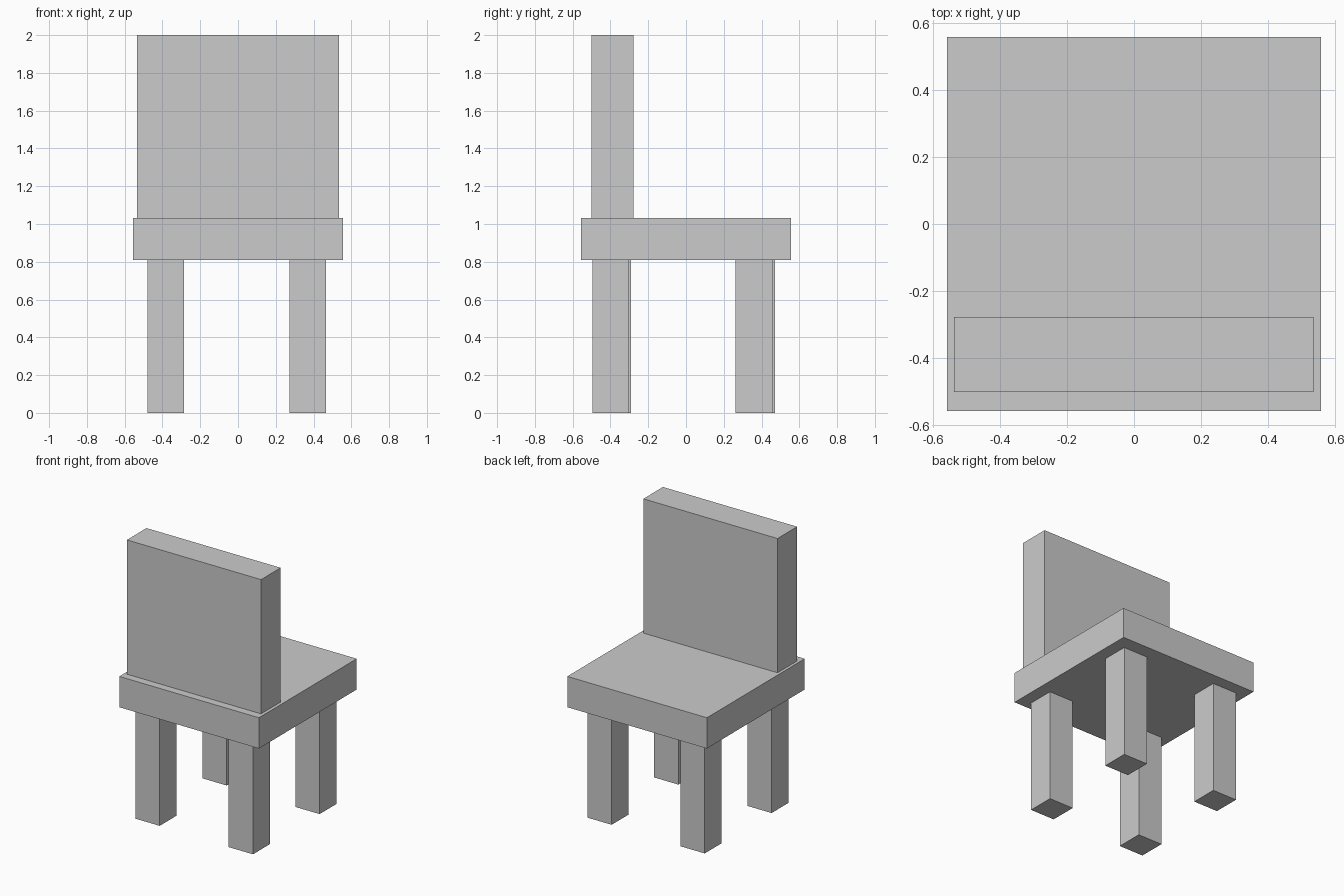
import bpy

if "Cube" in bpy.data.objects:
    bpy.data.objects.remove(bpy.data.objects["Cube"])


def box(name, x, y, z):
    """Add a box spanning the given (min, max) ranges."""
    spans = (x, y, z)
    bpy.ops.mesh.primitive_cube_add(size=1, location=[(a + b) / 2 for a, b in spans])
    obj = bpy.context.object
    obj.name = name
    obj.scale = [b - a for a, b in spans]
    bpy.ops.object.transform_apply(location=False, rotation=False, scale=True)
    return obj


SEAT_BOTTOM, SEAT_TOP = 0.81, 1.032
LEG = 0.194

# Seat slab and upright backrest
box("seat", (-0.557, 0.557), (-0.557, 0.557), (SEAT_BOTTOM, SEAT_TOP))
box("backrest", (-0.536, 0.534), (-0.50, -0.277), (SEAT_TOP, 2.0))

# Four legs, slightly unevenly placed: name, min x, min y
for name, x, y in (
    ("front_right_leg", 0.273, -0.496),
    ("front_left_leg", -0.479, -0.485),
    ("back_right_leg", 0.273, 0.263),
    ("back_left_leg", -0.479, 0.277),
):
    box(name, (x, x + LEG), (y, y + LEG), (0, SEAT_BOTTOM))
